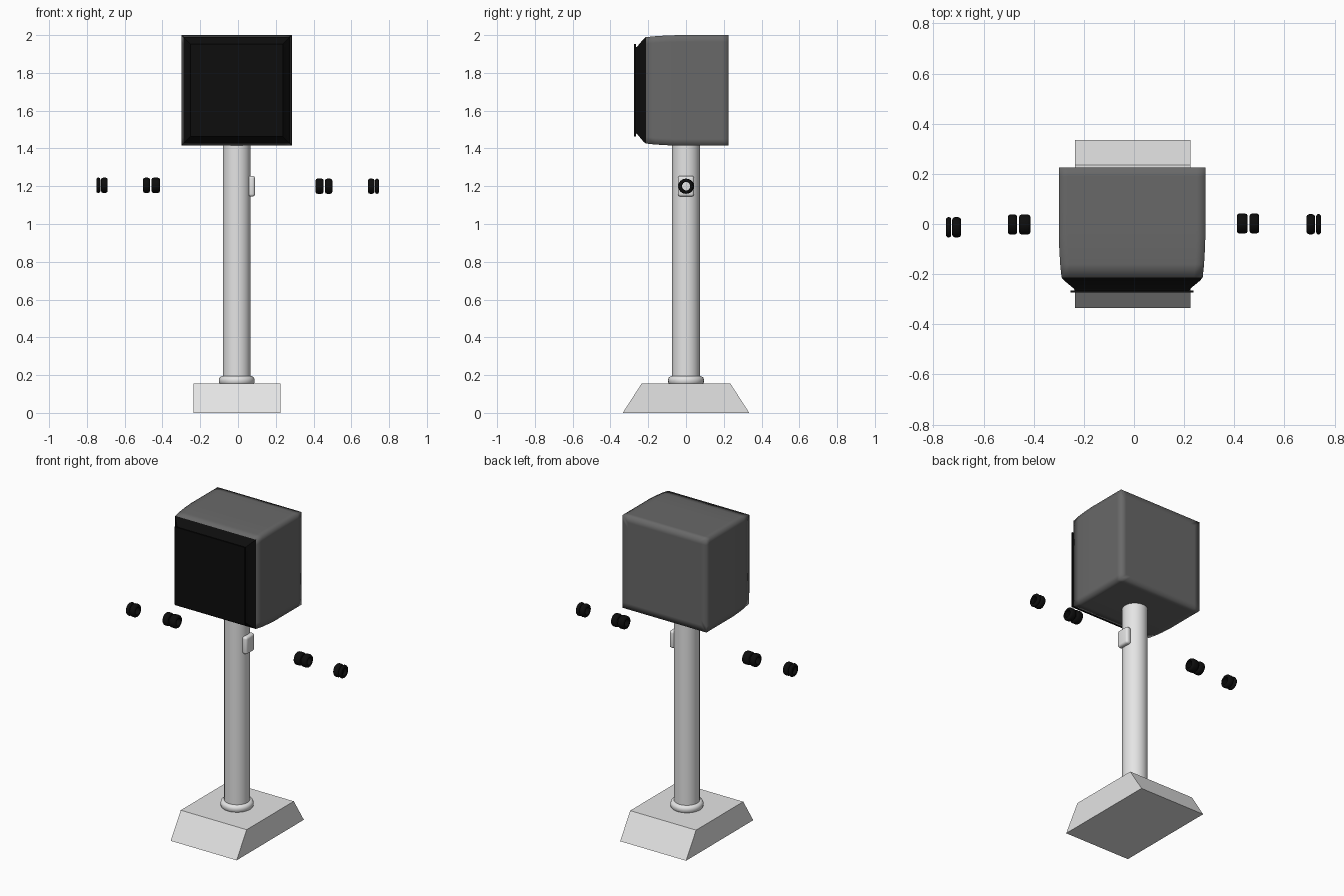
import bpy, bmesh, math

if "Cube" in bpy.data.objects:
    bpy.data.objects.remove(bpy.data.objects["Cube"])


def material(name, v):
    m = bpy.data.materials.new(name)
    m.diffuse_color = (v, v, v, 1)
    m.use_nodes = True
    m.node_tree.nodes["Principled BSDF"].inputs["Base Color"].default_value = m.diffuse_color
    return m


WHITE = material("off white", 0.78)
GREY = material("dark grey", 0.14)
BLACK = material("black", 0.004)


def finish(name, bm, mat, angle=None):
    """Turn a bmesh into an object; angle sets smooth shading."""
    bmesh.ops.recalc_face_normals(bm, faces=bm.faces)
    me = bpy.data.meshes.new(name)
    bm.to_mesh(me)
    bm.free()
    me.materials.append(mat)
    ob = bpy.data.objects.new(name, me)
    bpy.context.collection.objects.link(ob)
    if angle:
        bpy.ops.object.select_all(action='DESELECT')
        ob.select_set(True)
        bpy.context.view_layer.objects.active = ob
        bpy.ops.object.shade_smooth_by_angle(angle=math.radians(angle))
    return ob


def loft(name, rings, mat, angle=None, caps=True, closed=False):
    """Skin a list of equally long point loops."""
    bm = bmesh.new()
    loops = [[bm.verts.new(p) for p in r] for r in rings]
    n = len(loops[0])
    pairs = list(zip(loops, loops[1:]))
    if closed:
        pairs.append((loops[-1], loops[0]))
    for a, b in pairs:
        for i in range(n):
            j = (i + 1) % n
            bm.faces.new((a[i], a[j], b[j], b[i]))
    if caps and not closed:
        bm.faces.new(loops[0])
        bm.faces.new(loops[-1])
    return finish(name, bm, mat, angle)


def square(y, half, support=0.035):
    """Square loop facing y, with extra points beside each corner."""
    cx, cz, s = -0.0075, 1.7075, half - support
    pts = []
    for a, b in ((1, 1), (-1, 1), (-1, -1), (1, -1)):
        p, q = (a * half, b * s), (a * s, b * half)
        pts += [p, (a * half, b * half), q] if a * b > 0 else [q, (a * half, b * half), p]
    return [(cx + u, y, cz + v) for u, v in pts]


def circle(axis, t, r, centre, n):
    out = []
    for i in range(n):
        c, s = r * math.cos(2 * math.pi * i / n), r * math.sin(2 * math.pi * i / n)
        out.append((centre[0] + c, centre[1] + s, t) if axis == 'z'
                   else (t, centre[0] + c, centre[1] + s))
    return out


# wedge-sided base
base = [(-0.335, 0), (0.335, 0), (0.235, 0.155), (-0.235, 0.155)]
loft("base", [[(x, y, z) for y, z in base] for x in (-0.235, 0.225)], WHITE)

# pole and the rounded collar at its foot
PC = (-0.0065, 0)
loft("pole", [circle('z', z, 0.0735, PC, 32) for z in (0.15, 1.43)], WHITE, 40)
collar = [(0.152, 0.088), (0.16, 0.094), (0.175, 0.095), (0.188, 0.091), (0.194, 0.08), (0.195, 0.07)]
loft("pole_collar", [circle('z', z, r, PC, 32) for z, r in collar], WHITE, 60)

# rounded button on the side of the pole
bm = bmesh.new()
bmesh.ops.create_cube(bm, size=1)
for v in bm.verts:
    v.co = (0.0725 + v.co.x * 0.035, v.co.y * 0.086, 1.2 + v.co.z * 0.11)
bmesh.ops.bevel(bm, geom=bm.edges[:], offset=0.014, segments=4, profile=0.5, affect='EDGES')
finish("side_button", bm, WHITE, 40)

# head casing: square box easing inwards towards the front
casing = [(0.225, 0.255), (0.225, 0.2925), (0.19, 0.2925), (-0.04, 0.2925),
          (-0.10, 0.2905), (-0.16, 0.287), (-0.213, 0.2815)]
loft("head_casing", [square(y, h) for y, h in casing], GREY, 180)

# black bezel and thin screen plate
loft("screen_bezel", [square(y, h) for y, h in
                      ((-0.213, 0.2815), (-0.225, 0.272), (-0.258, 0.232), (-0.267, 0.228))], BLACK, 30)
loft("screen", [square(y, 0.245) for y in (-0.265, -0.274)], BLACK)

# floating pairs of small rings on either side: x range, y offset
rings = [(-0.75, -0.729, -0.013), (-0.725, -0.69, -0.013), (-0.503, -0.466, -0.002),
         (-0.458, -0.413, -0.002), (0.41, 0.453, 0.002), (0.461, 0.499, 0.002),
         (0.688, 0.722, -0.001), (0.726, 0.746, -0.001)]
for k, (x0, x1, y) in enumerate(rings):
    b = min(0.01, (x1 - x0) * 0.35)
    z = 1.205 if x0 < 0 else 1.2
    prof = [(x0, 0.023), (x0, 0.031), (x0 + b * 0.3, 0.037), (x0 + b, 0.04),
            (x1 - b, 0.04), (x1 - b * 0.3, 0.037), (x1, 0.031), (x1, 0.023)]
    loft(f"ring_{k + 1}", [circle('x', x, r, (y, z), 24) for x, r in prof], BLACK, 50, closed=True)
